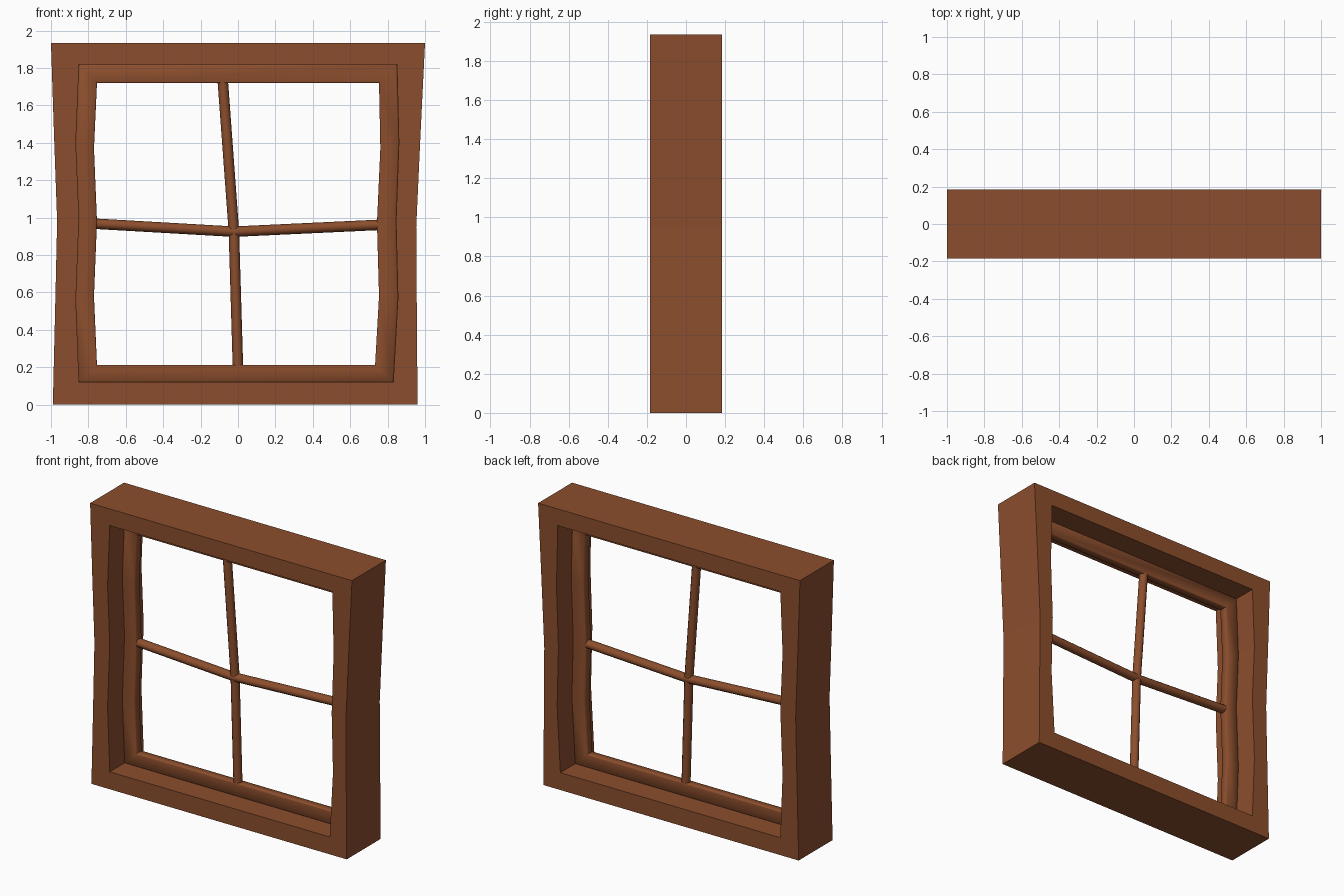
import bpy, bmesh, math
from mathutils import Vector

if "Cube" in bpy.data.objects:
    bpy.data.objects.remove(bpy.data.objects["Cube"])

wood = bpy.data.materials.new("brown wood")
wood.diffuse_color = (0.26, 0.076, 0.026, 1)
wood.use_nodes = True
wood.node_tree.nodes["Principled BSDF"].inputs["Base Color"].default_value = wood.diffuse_color


def finish(bm, name, smooth):
    bmesh.ops.recalc_face_normals(bm, faces=bm.faces)
    mesh = bpy.data.meshes.new(name)
    bm.to_mesh(mesh)
    bm.free()
    mesh.materials.append(wood)
    obj = bpy.data.objects.new(name, mesh)
    bpy.context.collection.objects.link(obj)
    if smooth:
        bpy.ops.object.select_all(action='DESELECT')
        obj.select_set(True)
        bpy.context.view_layer.objects.active = obj
        bpy.ops.object.shade_smooth_by_angle(angle=math.radians(50))


def ring(name, outer, inner, profile, smooth=False):
    """Closed frame: profile (t across outer->inner, y depth) swept round the loops."""
    bm = bmesh.new()
    rows = []
    for (ox, oz), (ix, iz) in zip(outer, inner):
        rows.append([bm.verts.new((ox + (ix - ox) * t, y, oz + (iz - oz) * t))
                     for t, y in profile])
    n, m = len(rows), len(profile)
    for i in range(n):
        a, b = rows[i], rows[(i + 1) % n]
        for j in range(m):
            k = (j + 1) % m
            bm.faces.new((a[j], a[k], b[k], b[j]))
    finish(bm, name, smooth)


def bar(name, path, rw, ry, sides=12):
    """Round glazing bar along a bent path in the xz plane."""
    bm = bmesh.new()
    pts = [Vector((x, 0, z)) for x, z in path]
    rows = []
    for i, p in enumerate(pts):
        d = (pts[min(i + 1, len(pts) - 1)] - pts[max(i - 1, 0)]).normalized()
        side = d.cross(Vector((0, 1, 0)))
        rows.append([bm.verts.new(p + side * rw * math.cos(a) + Vector((0, ry * math.sin(a), 0)))
                     for a in (2 * math.pi * s / sides for s in range(sides))])
    for a, b in zip(rows, rows[1:]):
        for j in range(sides):
            k = (j + 1) % sides
            bm.faces.new((a[j], a[k], b[k], b[j]))
    bm.faces.new(rows[0])
    bm.faces.new(rows[-1])
    finish(bm, name, True)


# Loops run down the left side, then up the right side
outer = [(-1, 1.935), (-.984, 1.45), (-.967, .98), (-.978, .5), (-.99, 0),
         (.96, 0), (.956, .5), (.953, .95), (.976, 1.45), (1, 1.935)]
middle = [(-.85, 1.82), (-.867, 1.4), (-.85, 1.0), (-.867, .56), (-.85, .12),
          (.83, .12), (.855, .57), (.845, .98), (.86, 1.4), (.85, 1.82)]
inner = [(-.754, 1.72), (-.77, 1.37), (-.754, .98), (-.77, .58), (-.754, .212),
         (.733, .212), (.754, .58), (.743, .97), (.761, 1.37), (.754, 1.72)]

# Deep outer frame
ring("outer_frame", outer, middle, [(0, -.185), (1, -.185), (1, .185), (0, .185)])

# Thin sash with eased edges
ring("sash", middle, inner,
     [(0, -.024), (.06, -.03), (.94, -.03), (1, -.024),
      (1, .024), (.94, .03), (.06, .03), (0, .024)], True)

# Bent glazing bars crossing near the centre
cross = (-.022, .925)
bar("vertical_bar", [(-.082, 1.74), cross, (0, .19)], .028, .03)
bar("horizontal_bar", [(-.757, .967), cross, (.748, .961)], .028, .032)
